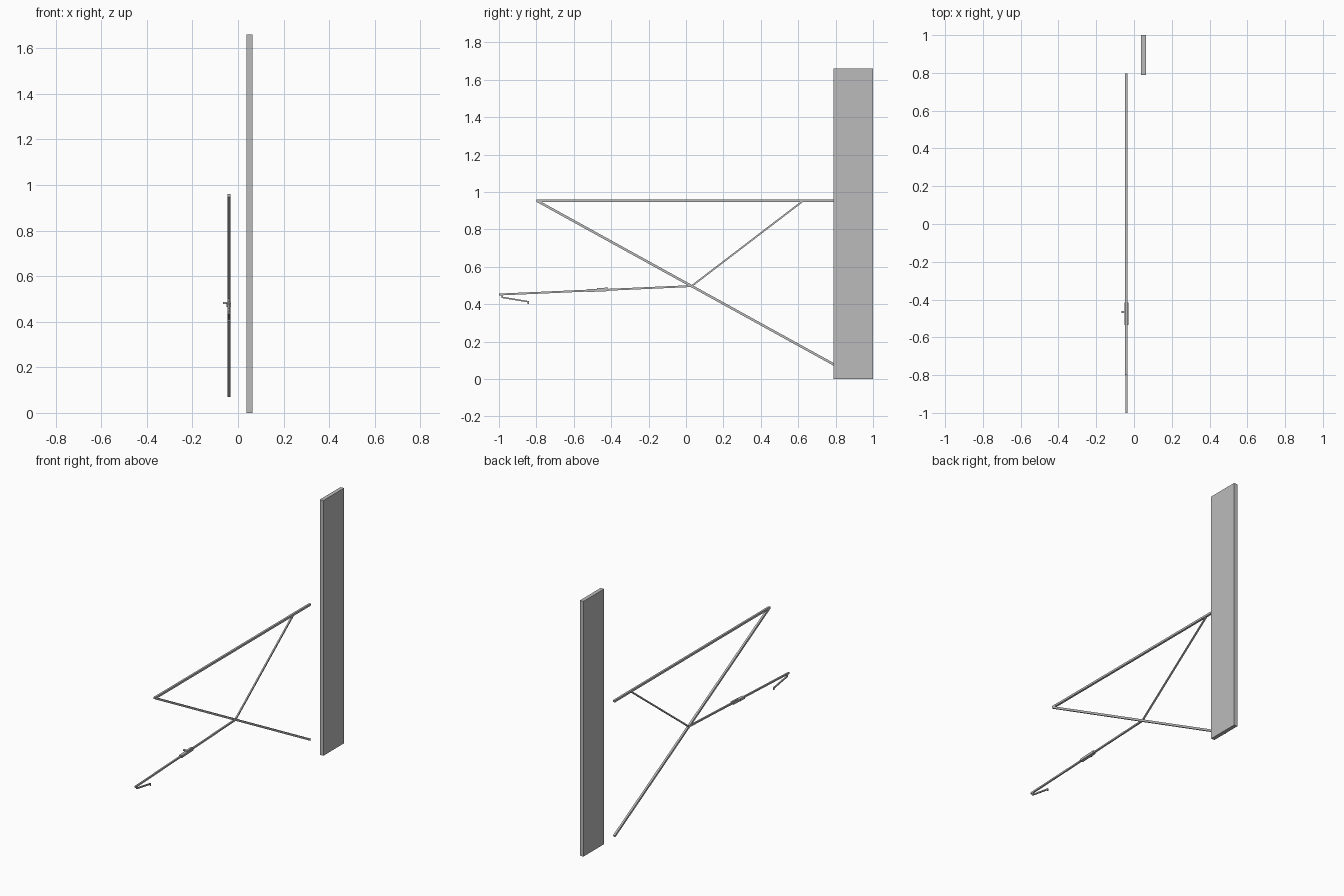
import bpy
from mathutils import Matrix, Vector

if "Cube" in bpy.data.objects:
    bpy.data.objects.remove(bpy.data.objects["Cube"], do_unlink=True)

# Single grey material
grey = bpy.data.materials.new("grey metal")
grey.use_nodes = True
COLOUR = (0.5, 0.5, 0.5, 1.0)
grey.diffuse_color = COLOUR
grey.node_tree.nodes["Principled BSDF"].inputs["Base Color"].default_value = COLOUR

X = -0.04  # plane of the frame


def box(name, lo, hi):
    """Axis-aligned box between two corners."""
    lo, hi = Vector(lo), Vector(hi)
    bpy.ops.mesh.primitive_cube_add(size=1)
    ob = bpy.context.object
    ob.name = name
    ob.data.transform(Matrix.Translation((lo + hi) / 2) @ Matrix.Diagonal((*(hi - lo), 1)))
    ob.data.materials.append(grey)
    return ob


def bar(name, a, b, width, depth, x=X):
    """Square bar between two (y, z) points in the frame plane."""
    a, b = Vector((x, *a)), Vector((x, *b))
    along = (b - a).normalized()
    side = Vector((1, 0, 0))
    up = side.cross(along)
    rot = Matrix((side, along, up)).transposed().to_4x4()
    bpy.ops.mesh.primitive_cube_add(size=1)
    ob = bpy.context.object
    ob.name = name
    ob.data.transform(Matrix.Translation((a + b) / 2) @ rot
                      @ Matrix.Diagonal((width, (b - a).length, depth, 1)))
    ob.data.materials.append(grey)
    return ob


# Upright board
box("upright_board", (0.038, 0.788, 0.0), (0.063, 1.0, 1.66))

# Triangular bracket
bar("top_beam", (-0.8, 0.954), (0.797, 0.954), 0.013, 0.013)
bar("diagonal_beam", (-0.797, 0.953), (0.794, 0.076), 0.013, 0.013)
bar("brace", (0.03, 0.497), (0.62, 0.948), 0.009, 0.009)

# Hanging arm with grip sleeve
A, B = Vector((-1.0, 0.452)), Vector((0.03, 0.497))
bar("lower_arm", A, B, 0.010, 0.010)
bar("grip_sleeve", A.lerp(B, 0.453), A.lerp(B, 0.568), 0.020, 0.015)
bar("grip_cap", A.lerp(B, 0.51) + Vector((0, 0.008)),
    A.lerp(B, 0.565) + Vector((0, 0.008)), 0.012, 0.007)
box("grip_knob", (-0.065, -0.472, 0.478), (-0.035, -0.460, 0.487))

# Hook under the arm tip
bar("hook_post", (-0.982, 0.452), (-0.982, 0.433), 0.007, 0.008)
bar("hook_bar", (-0.985, 0.437), (-0.841, 0.413), 0.008, 0.008)
bar("hook_tip", (-0.844, 0.416), (-0.844, 0.402), 0.008, 0.007)
